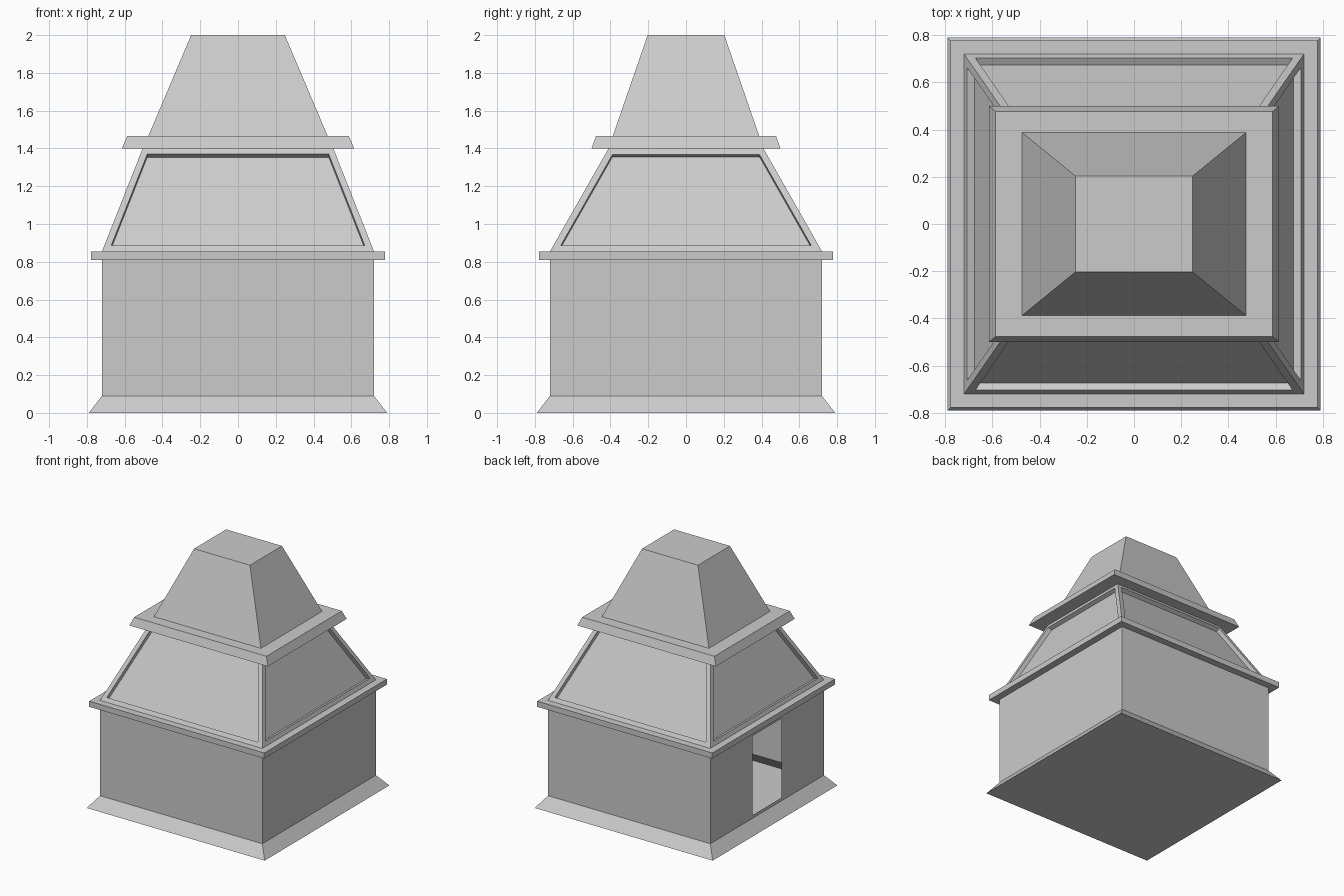
import bpy, bmesh

if "Cube" in bpy.data.objects:
    bpy.data.objects.remove(bpy.data.objects["Cube"])


def finish(name, bm):
    mesh = bpy.data.meshes.new(name)
    bm.to_mesh(mesh)
    bm.free()
    obj = bpy.data.objects.new(name, mesh)
    bpy.context.collection.objects.link(obj)
    return obj


def loft(name, rings, bottom=False, top=False, recess=None, skip_left=False):
    """Skin rectangular rings (half x, half y, z); optional end faces and recessed panels."""
    bm = bmesh.new()
    loops = [[bm.verts.new((sx * x, sy * y, z))
              for sx, sy in ((-1, -1), (1, -1), (1, 1), (-1, 1))] for x, y, z in rings]
    sides = []
    for low, high in zip(loops, loops[1:]):
        for i in range(4 - skip_left):
            j = (i + 1) % 4
            sides.append(bm.faces.new((low[i], low[j], high[j], high[i])))
    if bottom:
        bm.faces.new(loops[0][::-1])
    if top:
        bm.faces.new(loops[-1])
    bm.normal_update()
    if recess:
        frame, depth = recess
        bmesh.ops.inset_individual(bm, faces=sides, thickness=frame, use_even_offset=True)
        # push each panel straight in along its own normal
        for face in sides:
            push = face.normal * -depth
            new = bmesh.ops.extrude_discrete_faces(bm, faces=[face])["faces"][0]
            for v in new.verts:
                v.co += push
    return finish(name, bm)


W = 0.72  # half width of the walls

# flared foot with floor
loft("base_skirt", [(0.79, 0.79, 0), (W, W, 0.09)], bottom=True)

# front, right and back walls
loft("walls", [(W, W, 0.09), (W, W, 0.81)], skip_left=True)

# left wall with doorway: 3 x 3 grid without its middle cell
bm = bmesh.new()
ys, zs = (W, 0.185, -0.185, -W), (0.09, 0.115, 0.75, 0.81)
grid = [[bm.verts.new((-W, y, z)) for y in ys] for z in zs]
for r in range(3):
    for c in range(3):
        if (r, c) != (1, 1):
            bm.faces.new((grid[r][c], grid[r][c + 1], grid[r + 1][c + 1], grid[r + 1][c]))
finish("door_wall", bm)

# ledge around the wall tops
loft("ledge", [(W, W, 0.81), (0.777, 0.777, 0.81), (0.777, 0.777, 0.855), (W, W, 0.855)])

# lower roof with a recessed panel on each side
loft("lower_roof", [(W, W, 0.855), (0.505, 0.41, 1.40)], recess=(0.0345, 0.034))

# tapered cornice
loft("cornice", [(0.505, 0.41, 1.40), (0.615, 0.50, 1.40),
                 (0.587, 0.477, 1.465), (0.475, 0.388, 1.465)])

# upper roof
loft("upper_roof", [(0.475, 0.388, 1.465), (0.248, 0.203, 2.0)], top=True)
